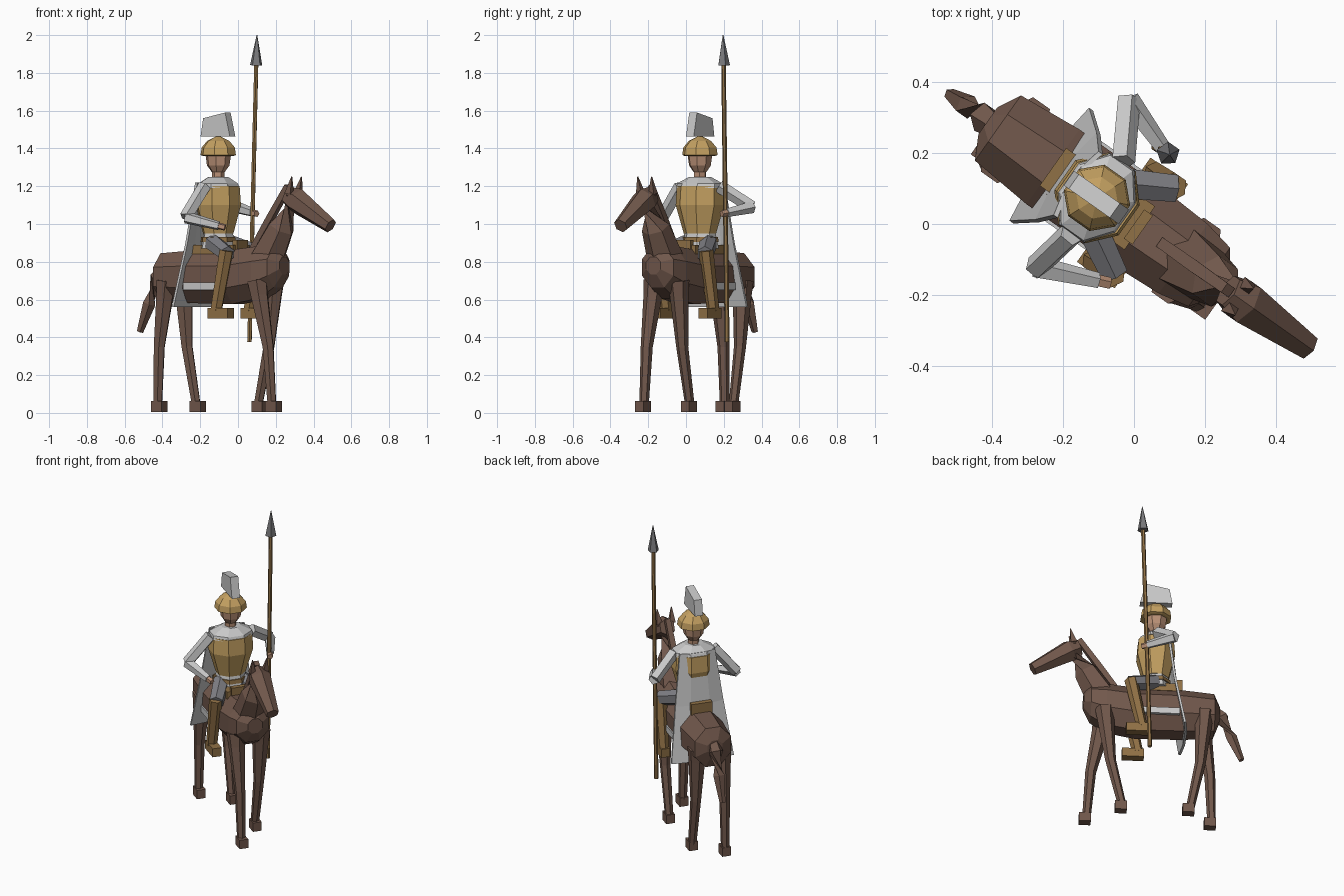
import bpy, bmesh, math
from mathutils import Vector, Matrix

if "Cube" in bpy.data.objects:
    bpy.data.objects.remove(bpy.data.objects["Cube"])

# Parts are laid out with x forward, y left; TURN swings the whole group round
TURN = Matrix.Rotation(math.radians(-35.2), 4, 'Z')


def material(name, r, g, b):
    m = bpy.data.materials.new(name)
    m.diffuse_color = (r ** 2.2, g ** 2.2, b ** 2.2, 1)
    m.use_nodes = True
    m.node_tree.nodes["Principled BSDF"].inputs["Base Color"].default_value = m.diffuse_color
    return m


HIDE = material("horse brown", .44, .345, .30)
GREY = material("light cloth", .78, .78, .78)
DARK = material("dark cloth", .50, .50, .52)
GOLD = material("bronze", .76, .62, .38)
LEATHER = material("leather", .56, .44, .28)
SKIN = material("skin", .72, .56, .46)
STEEL = material("spear steel", .47, .47, .48)


def finish(name, bm, mat):
    bmesh.ops.recalc_face_normals(bm, faces=bm.faces)
    bm.transform(TURN)
    me = bpy.data.meshes.new(name)
    bm.to_mesh(me)
    bm.free()
    me.materials.append(mat)
    ob = bpy.data.objects.new(name, me)
    bpy.context.collection.objects.link(ob)
    return ob


def loft(name, rings, mat):
    """Skin a list of equal-length point rings and cap both ends."""
    bm = bmesh.new()
    vs = [[bm.verts.new(p) for p in r] for r in rings]
    n = len(rings[0])
    for a, b in zip(vs, vs[1:]):
        for i in range(n):
            j = (i + 1) % n
            bm.faces.new((a[i], a[j], b[j], b[i]))
    bm.faces.new(vs[0])
    bm.faces.new(vs[-1])
    return finish(name, bm, mat)


def tube(name, pts, mat, n=6, flat=1.0):
    """Tapered limb through (x, y, z, radius); flat scales its sideways width."""
    ps = [Vector(p[:3]) for p in pts]
    rings = []
    for i, p in enumerate(ps):
        d = (ps[min(i + 1, len(ps) - 1)] - ps[max(i - 1, 0)]).normalized()
        side = d.cross(Vector((1, 0, 0)) if abs(d.x) < .5 else Vector((0, 0, 1))).normalized()
        up = side.cross(d)
        r = pts[i][3]
        rings.append([p + side * (r * flat * math.cos(t)) + up * (r * math.sin(t))
                      for t in [math.tau * (k + .5) / n for k in range(n)]])
    return loft(name, rings, mat)


def stack(name, x, levels, mat, n=8):
    """Upright turned part from (z, x radius, y radius)."""
    return loft(name, [[(x + a * math.cos(t), b * math.sin(t), z)
                        for t in [math.tau * (k + .5) / n for k in range(n)]]
                       for z, a, b in levels], mat)


def box(name, x, y, z, mat):
    return loft(name, [[(x[0], y[0], h), (x[1], y[0], h), (x[1], y[1], h), (x[0], y[1], h)]
                       for h in z], mat)


# Horse barrel: octagonal sections from rump to chest (x, centre z, half width, half height)
loft("horse_body", [[(x, w * math.cos(t), zc + h * math.sin(t))
                     for t in [math.tau * (k + .5) / 8 for k in range(8)]]
                    for x, zc, w, h in [(-.505, .73, .05, .05), (-.47, .72, .122, .135),
                                        (-.28, .72, .14, .15), (0, .72, .14, .155),
                                        (.17, .745, .13, .15), (.26, .77, .11, .115),
                                        (.30, .78, .05, .05)]], HIDE)

# Neck, mane, head, ears and tail
tube("horse_neck", [(.18, 0, .80, .10), (.28, 0, .98, .075), (.375, 0, 1.14, .06)], HIDE)
tube("mane", [(.10, 0, .87, .022), (.21, 0, 1.03, .025), (.325, 0, 1.20, .022)], HIDE, 4)
tube("horse_head", [(.325, 0, 1.15, .05), (.38, 0, 1.125, .068), (.60, 0, .99, .04)], HIDE)
tube("tail", [(-.46, 0, .77, .03), (-.52, 0, .71, .045), (-.575, 0, .58, .035),
              (-.635, 0, .43, .018)], HIDE, 5)
for s in (1, -1):
    tube("horse_ear", [(.36, s * .04, 1.16, .026), (.38, s * .045, 1.25, .003)], HIDE, 4)

# Horse legs in a walking pose: (side, hip x, knee x, hoof x)
for name, s, hip, knee, hoof in [("front_leg", -1, .18, .25, .275), ("front_leg", 1, .18, .145, .075),
                                 ("hind_leg", -1, -.41, -.455, -.465), ("hind_leg", 1, -.41, -.385, -.325)]:
    y = s * .078
    tube(name, [(hip, y, .70, .058), (hip + (knee - hip) * .2, y, .62, .05),
                (knee, y, .35, .032), (hoof, y, .04, .025)], HIDE)
    box("hoof", (hoof - .025, hoof + .045), (y - .027, y + .027), (.005, .062), HIDE)

# Saddle, with cloth showing on both flanks
box("saddle", (-.25, .02), (-.075, .075), (.84, .89), LEATHER)
box("saddle_back", (-.28, -.245), (-.065, .065), (.85, .92), LEATHER)
box("saddle_front", (.0, .03), (-.05, .05), (.85, .915), LEATHER)
for s in (1, -1):
    box("saddle_cloth", (-.26, -.02), tuple(sorted((s * .11, s * .138))), (.65, .69), GREY)

# Rider torso
RX = -.128
stack("tunic", RX, [(.87, .095, .105), (.96, .075, .085)], GREY)
stack("belt", RX, [(.905, .094, .104), (.93, .090, .10)], LEATHER)
stack("breastplate", RX, [(.95, .08, .09), (1.10, .12, .135), (1.20, .112, .13)], GOLD)
stack("shoulder_mantle", RX, [(1.19, .11, .135), (1.215, .10, .13), (1.25, .05, .06)], GREY)

# Head, helmet and crest
stack("neck", RX, [(1.24, .034, .034), (1.30, .034, .034)], SKIN, 6)
stack("head", RX, [(1.275, .035, .035), (1.31, .062, .058), (1.38, .072, .068)], SKIN)
stack("helmet", RX, [(1.36, .082, .082), (1.365, .096, .096), (1.405, .09, .09),
                     (1.44, .06, .06), (1.467, .006, .006)], GOLD)
loft("crest", [[(-.225, y, 1.463), (-.035, y, 1.463), (-.066, y, 1.59), (-.208, y, 1.56)]
               for y in (-.025, .025)], GREY)

# Cape: thin flaring sheet, bowed outward (z, x, half width)
cape = []
for z, x, w in [(1.22, -.20, .11), (.90, -.235, .15), (.56, -.293, .195)]:
    row = [(x - .018 * (1 - f * f), f * w, z) for f in (-1, -.4, .4, 1)]
    cape.append(row + [(p[0] + .014, p[1], z) for p in reversed(row)])
loft("cape", cape, GREY)

# Arms: right rests at the reins, left holds the spear
for sh, el, ha in [((RX, -.125, 1.20), (-.155, -.26, 1.035), (.01, -.19, .99)),
                   ((RX, .125, 1.20), (-.215, .275, 1.09), (-.06, .222, 1.06))]:
    tube("upper_arm", [sh + (.036,), el + (.035,)], GREY, 5)
    tube("forearm", [el + (.034,), ha + (.024,)], GREY, 5)
    d = (Vector(ha) - Vector(el)).normalized() * .035
    tube("hand", [ha + (.018,), tuple(Vector(ha) + d) + (.018,)], SKIN, 5)

# Rider legs and boots
for s in (1, -1):
    tube("thigh", [(-.12, s * .06, .90, .05), (.035, s * .148, .84, .044)], DARK)
    tube("shin", [(.03, s * .15, .86, .04), (-.035, s * .152, .54, .033)], LEATHER)
    box("boot", (-.07, .06), (s * .152 - .028, s * .152 + .028), (.50, .555), LEATHER)

# Spear
tube("spear_shaft", [(-.076, .213, .375, .013), (-.035, .218, 1.86, .012)], LEATHER)
tube("spear_head", [(-.036, .218, 1.84, .034), (-.031, .218, 2.0, .002)], STEEL, 5)
